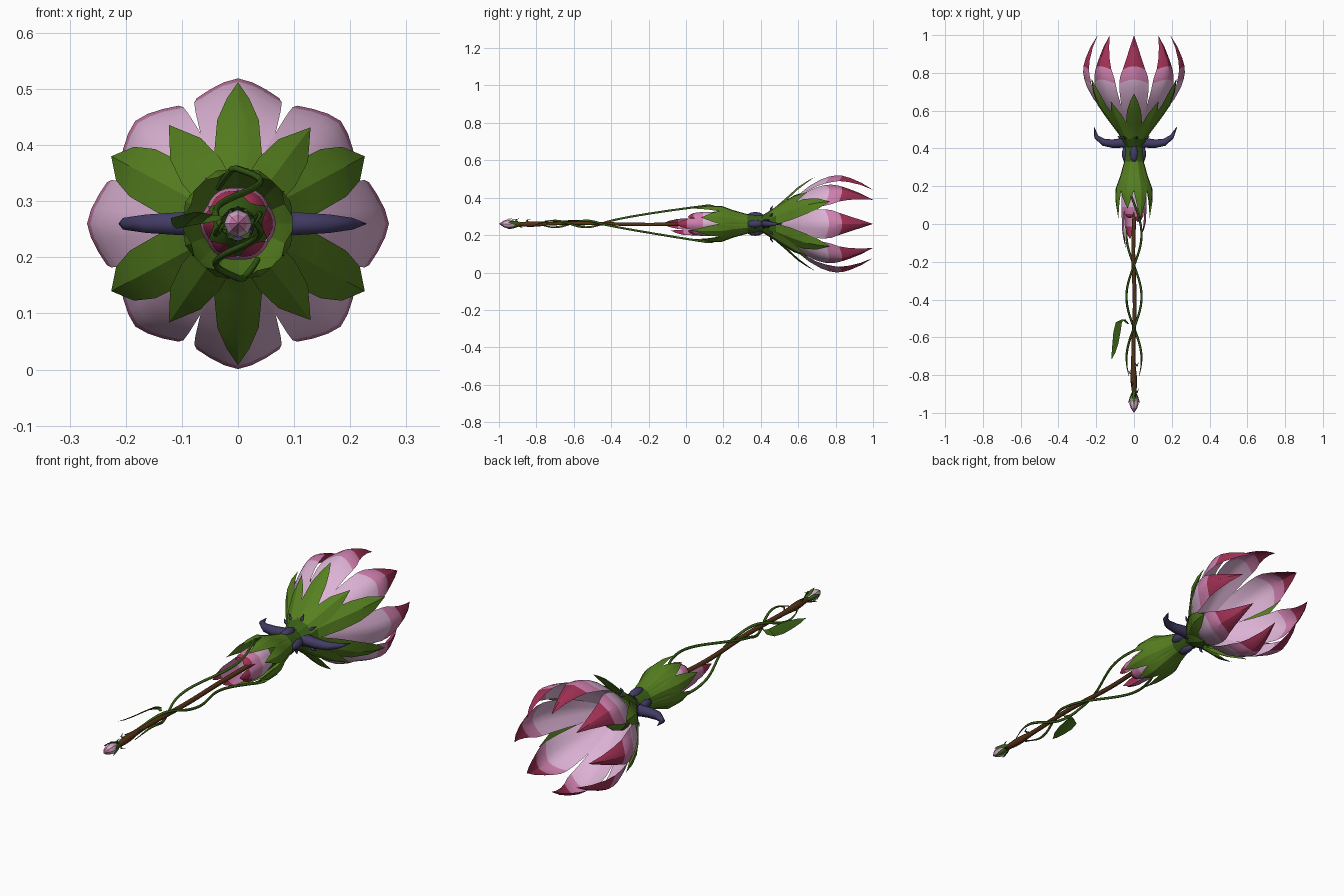
import bpy, bmesh, math
from mathutils import Vector

if "Cube" in bpy.data.objects:
    bpy.data.objects.remove(bpy.data.objects["Cube"], do_unlink=True)

AXIS = Vector((0, 0, 0.26))   # the flower lies along y at this height


def material(name, rgb):
    m = bpy.data.materials.new(name)
    m.use_nodes = True
    lin = [((c / 255 + 0.055) / 1.055) ** 2.4 for c in rgb] + [1]
    m.diffuse_color = lin
    m.node_tree.nodes["Principled BSDF"].inputs["Base Color"].default_value = lin
    return m


PALE = material("pale pink", (220, 178, 212))
PINK = material("mid pink", (205, 126, 172))
CRIMSON = material("crimson", (160, 48, 84))
GREEN = material("leaf green", (86, 128, 32))
DARK = material("dark green", (56, 94, 22))
BROWN = material("bark brown", (84, 50, 22))
NAVY = material("dusk violet", (66, 60, 100))


def finish(name, bm, mats):
    for f in bm.faces:
        f.smooth = True
    bmesh.ops.remove_doubles(bm, verts=bm.verts[:], dist=0.0002)
    mesh = bpy.data.meshes.new(name)
    bm.to_mesh(mesh)
    bm.free()
    for m in mats:
        mesh.materials.append(m)
    ob = bpy.data.objects.new(name, mesh)
    bpy.context.collection.objects.link(ob)


def grid(name, rows, mats, starts=(), closed=False):
    """each entry of starts is the row where the next material begins"""
    bm = bmesh.new()
    vs = [[bm.verts.new(p) for p in row] for row in rows]
    n = len(rows[0])
    for k, (a, b) in enumerate(zip(vs, vs[1:])):
        for i in range(n if closed else n - 1):
            j = (i + 1) % n
            f = bm.faces.new((a[i], a[j], b[j], b[i]))
            f.material_index = sum(k >= s for s in starts)
    finish(name, bm, mats)


def petal(name, deg, profile, mats, starts=(), cup=0.4, power=2, cols=6, sweep=0):
    """profile rows are (y, distance from axis, half width)"""
    a = math.radians(deg)
    out = Vector((math.cos(a), 0, math.sin(a)))
    side = Vector((-math.sin(a), 0, math.cos(a)))
    us = [2 * i / cols - 1 for i in range(cols + 1)]
    rows = [[AXIS + Vector((0, y - sweep * w * u * u, 0)) + side * (u * w)
             + out * (r - cup * w * abs(u) ** power) for u in us] for y, r, w in profile]
    grid(name, rows, mats, starts)


def lathe(name, profile, mats, starts=(), sides=12):
    rows = [[AXIS + Vector((r * math.cos(math.tau * i / sides), y,
                            r * math.sin(math.tau * i / sides)))
             for i in range(sides)] for y, r in profile]
    grid(name, rows, mats, starts, closed=True)


def tube(name, points, mat):
    """points are (x, y, height from axis, radius)"""
    cu = bpy.data.curves.new(name, 'CURVE')
    cu.dimensions = '3D'
    cu.bevel_depth = 1
    cu.bevel_resolution = 1
    cu.use_fill_caps = True
    sp = cu.splines.new('POLY')
    sp.points.add(len(points) - 1)
    for p, (x, y, z, r) in zip(sp.points, points):
        p.co = (x, y, z + AXIS.z, 1)
        p.radius = r
    sp.use_smooth = True
    cu.materials.append(mat)
    ob = bpy.data.objects.new(name, cu)
    bpy.context.collection.objects.link(ob)


# Large blossom, a little wider across than it is tall
BLOOM = [(.48, .04, .02), (.53, .09, .038), (.59, .148, .056), (.66, .203, .069),
         (.72, .237, .076), (.765, .253, .078), (.8, .259, .074), (.835, .258, .06),
         (.88, .245, .043), (.94, .219, .022), (1, .182, 0)]
for k in range(8):
    wide = .01 if k % 4 == 0 else 0
    petal(f"blossom_petal_{k}", k * 45, [(y, r + wide, w) for y, r, w in BLOOM],
          [PALE, PINK, CRIMSON], (5, 7), cup=.48, power=1.5, sweep=.3)

# Green sepals cupping the blossom
TALL = [(.39, .035, .022), (.46, .075, .036), (.53, .135, .043),
        (.6, .198, .037), (.65, .23, .02), (.69, .252, 0)]
WIDE = [(.39, .035, .022), (.48, .088, .042), (.56, .155, .05),
        (.63, .21, .048), (.7, .24, .034), (.77, .256, 0)]
SHORT = [(.39, .035, .022), (.45, .075, .036), (.52, .13, .041),
         (.58, .175, .033), (.65, .215, 0)]
for s in (1, -1):
    for label, deg, shape in (("tall", 90, TALL), ("short", 53, SHORT), ("wide", 28, WIDE),
                              ("short_right", 125, SHORT), ("wide_right", 152, WIDE)):
        petal(f"sepal_{label}_{'top' if s > 0 else 'bottom'}", s * deg, shape,
              [DARK, GREEN], (1,), cup=.35, power=1, cols=4)

# Neck joining the blossom to the lower bud
lathe("neck", [(.12, .03), (.18, .062), (.25, .056), (.32, .047), (.38, .043),
               (.44, .05), (.5, .08), (.54, .07), (.55, 0)], [DARK])

# Drooping leaves around the neck
for k in range(8):
    d = .05 * (k % 2)
    petal(f"neck_leaf_{k}", k * 45 + 22.5,
          [(.42, .046, .018), (.33, .053, .026), (.25, .076, .038), (.19, .1, .04),
           (.14 - d / 2, .102, .026), (.08 - d, .09, 0)],
          [DARK, GREEN], (1,), cup=.3, power=1, cols=4)

# Half open lower bud with petals of uneven length
for k, tip in enumerate((-.05, .01, .03, -.13, -.08, .01)):
    petal(f"lower_bud_petal_{k}", k * 60,
          [(.2, .055, .03), (.14, .066, .034), (.09, .067, .034), (tip * .6 + .035, .062, .027),
           (tip * .8 + .012, .053, .016), (tip, .042, 0)],
          [PALE, PINK, CRIMSON], (2, 3), cup=.4)

# Side horns and the nubs between them
for s, side in ((1, "left"), (-1, "right")):
    tube(f"horn_{side}", [(s * .02, .42, 0, .028), (s * .06, .43, 0, .026),
                          (s * .11, .425, 0, .023), (s * .16, .432, 0, .019),
                          (s * .2, .462, 0, .012), (s * (.22 + s * .008), .515, 0, .001)], NAVY)
for k in range(4):
    a = math.tau * k / 4
    bm = bmesh.new()
    bmesh.ops.create_icosphere(bm, subdivisions=2, radius=.022)
    bmesh.ops.scale(bm, vec=(1, 2.1, 1), verts=bm.verts[:])
    bmesh.ops.translate(bm, verts=bm.verts[:], vec=AXIS + Vector(
        (.042 * math.cos(a), .37, .042 * math.sin(a))))
    finish(f"neck_nub_{k}", bm, [NAVY])

# Small dark thorns on the underside of the sepals
for k, deg in enumerate((35, 80, 125, 150, 215, 260, 325)):
    c, s = math.cos(math.radians(deg)), math.sin(math.radians(deg))
    tube(f"thorn_{k}", [(.06 * c, .46, .06 * s, .01), (.085 * c, .455, .085 * s, .006),
                        (.1 * c, .465, .1 * s, .001)], NAVY)

# Woody stem
stem = []
for i in range(29):
    y = .2 - .04 * i
    swell = .007 * math.exp(-((y + .82) / .06) ** 2)
    stem.append((.004 * math.sin(y * 11), y, .003 * math.sin(y * 8), .0105 + swell))
tube("stem", stem, BROWN)

# Two vines that hang from the neck and twine round the stem
for s, side in ((1, "upper"), (-1, "lower")):
    pts = []
    for i in range(51):
        y = .22 - .0205 * i
        x = .04 * math.sin(math.pi * (y + .22) / .33)
        if y > -.45:
            t = min(1, (y + .45) / .58)
            z = .1 * t ** (.72 if s > 0 else .9) - max(0, y - .13) * .4
        else:
            z = -.018 * math.sin(math.pi * (-.45 - y) / .17)
        pts.append((s * x, y, s * z, .006 if i < 44 else .006 - .0008 * (i - 44)))
    tube(f"vine_{side}", pts, DARK)

# Single long leaf on the vine
LEAF = [(-.03, -.53, .005), (-.055, -.505, .01), (-.08, -.52, .016), (-.09, -.57, .019),
        (-.098, -.63, .016), (-.108, -.68, .01), (-.12, -.72, 0)]
grid("vine_leaf", [[AXIS + Vector((x + u * w, y, u * w * .8 - abs(u) * w * .2 + .01))
                    for u in (-1, 0, 1)] for x, y, w in LEAF], [DARK])

# Closed bud at the far end with its tiny sepals and twigs
lathe("end_bud", [(-.9, .008), (-.925, .02), (-.95, .025), (-.975, .017), (-1, 0)],
      [PALE, PINK], (3,), sides=8)
for k in range(5):
    petal(f"end_sepal_{k}", k * 72 + 18,
          [(-.89, .012, .006), (-.915, .023, .011), (-.935, .029, .008), (-.955, .032, 0)],
          [DARK], cup=.3, power=1, cols=2)
for k, (y, deg) in enumerate(((-.74, 40), (-.78, 200), (-.84, 120), (-.88, 320), (-.9, 75))):
    c, s = math.cos(math.radians(deg)), math.sin(math.radians(deg))
    tube(f"twig_{k}", [(.008 * c, y, .008 * s, .005), (.022 * c, y - .012, .022 * s, .004),
                       (.032 * c, y + .008, .03 * s, .0008)], DARK)

# Keep sharp folds crisp on the meshes
bpy.ops.object.select_all(action='DESELECT')
for ob in bpy.context.collection.objects:
    if ob.type == 'MESH':
        ob.select_set(True)
        bpy.context.view_layer.objects.active = ob
bpy.ops.object.shade_smooth_by_angle(angle=math.radians(30))
